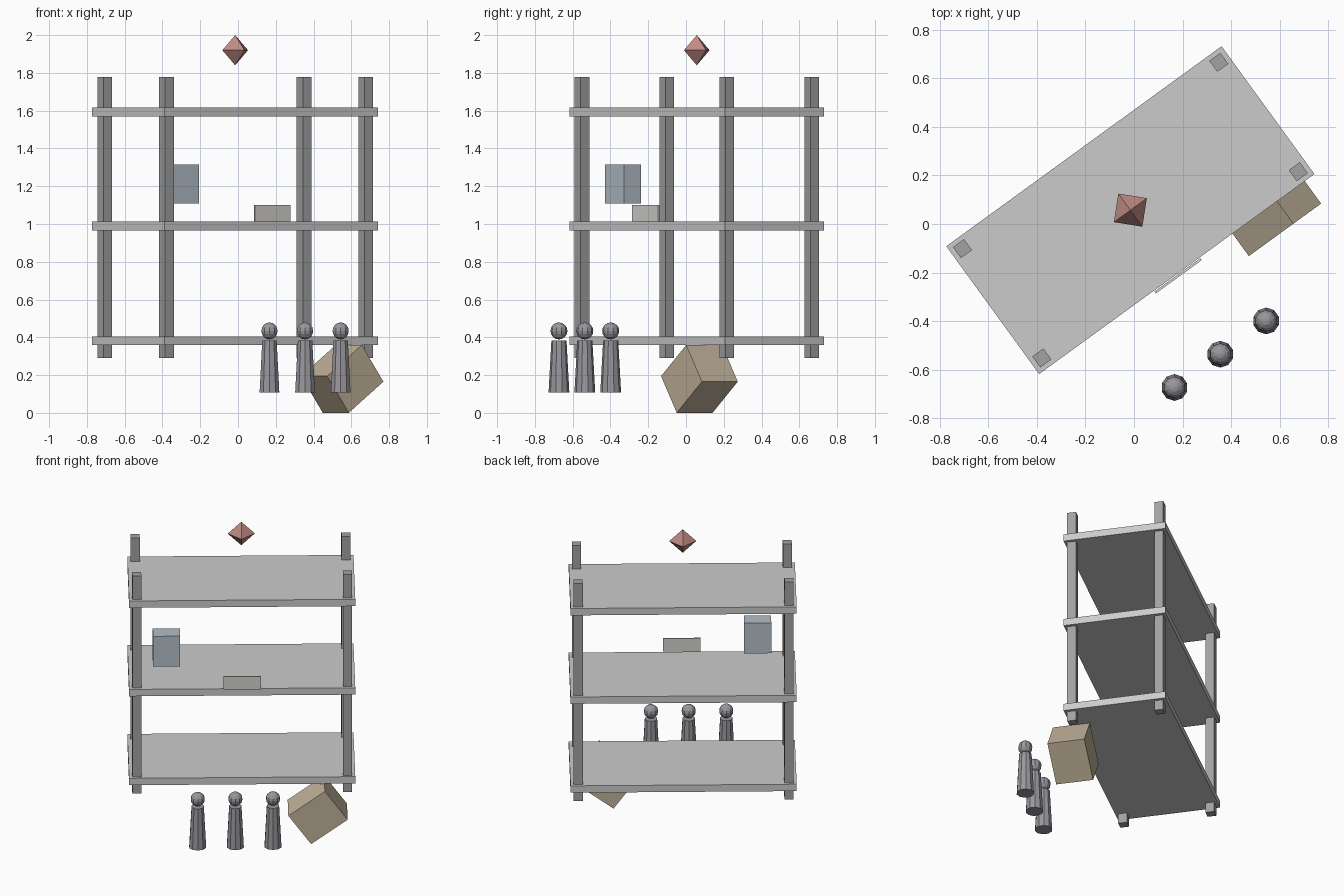
import bpy, bmesh
from math import radians
from mathutils import Matrix

if "Cube" in bpy.data.objects:
    bpy.data.objects.remove(bpy.data.objects["Cube"])

# Whole rack is turned 36 degrees about z; parts are placed in rack coordinates
RACK = Matrix.Translation((-0.015, 0.057, 0)) @ Matrix.Rotation(radians(36), 4, 'Z')


def material(name, rgb):
    m = bpy.data.materials.new(name)
    m.diffuse_color = (*rgb, 1)
    m.use_nodes = True
    m.node_tree.nodes["Principled BSDF"].inputs["Base Color"].default_value = m.diffuse_color
    return m


STEEL = material("dark_steel", (0.36, 0.36, 0.36))
BROWN = material("cardboard", (0.53, 0.44, 0.32))
BLUE = material("blue_grey", (0.46, 0.52, 0.58))
CREAM = material("label_cream", (0.68, 0.66, 0.62))
RED = material("marker_red", (0.52, 0.26, 0.23))
DARK = material("figure_grey", (0.32, 0.31, 0.34))


def finish(name, bm, loc, mat=None, tilt=0):
    mesh = bpy.data.meshes.new(name)
    bm.to_mesh(mesh)
    bm.free()
    ob = bpy.data.objects.new(name, mesh)
    bpy.context.collection.objects.link(ob)
    ob.matrix_world = RACK @ Matrix.Translation(loc) @ Matrix.Rotation(tilt, 4, 'Y')
    if mat:
        mesh.materials.append(mat)
    return ob


def box(name, loc, size, mat=None, tilt=0):
    bm = bmesh.new()
    bmesh.ops.create_cube(bm, size=1)
    bmesh.ops.scale(bm, vec=size, verts=bm.verts)
    return finish(name, bm, loc, mat, tilt)


def cone(bm, r1, r2, depth, segs, z=0):
    bmesh.ops.create_cone(bm, cap_ends=True, segments=segs, radius1=r1, radius2=r2,
                          depth=depth, matrix=Matrix.Translation((0, 0, z)))


# Three shelf boards
for i, z in enumerate((0.382, 0.989, 1.593)):
    box(f"shelf_board_{i + 1}", (0, 0, z), (1.4, 0.65, 0.047))

# Four corner posts
for sx, side in ((-1, "left"), (1, "right")):
    for sy, end in ((-1, "front"), (1, "back")):
        box(f"{end}_{side}_post", (sx * 0.652, sy * 0.278, 1.035),
            (0.056, 0.056, 1.487), STEEL)

# Loose items: tilted crate, floating carton, label plate on the middle shelf edge
box("tilted_crate", (0.467, -0.322, 0.18), (0.28, 0.235, 0.24), BROWN, radians(-36))
box("floating_carton", (-0.466, -0.144, 1.212), (0.168, 0.112, 0.207), BLUE)
box("label_plate", (0, -0.334, 1.057), (0.233, 0.01, 0.088), CREAM)

# Double-pointed marker above the rack
bm = bmesh.new()
cone(bm, 0.084, 0, 0.08, 4, 0.04)
cone(bm, 0, 0.084, 0.08, 4, -0.04)
caps = [f for f in bm.faces if len(f.verts) == 4]
bmesh.ops.delete(bm, geom=caps, context='FACES_ONLY')
bmesh.ops.remove_doubles(bm, verts=bm.verts, dist=0.001)
bmesh.ops.recalc_face_normals(bm, faces=bm.faces)
finish("floating_marker", bm, (0, 0, 1.92), RED)

# Three standing figures: tapered body with ball head
for i in range(3):
    x, y = -0.282 + 0.233 * i, -0.697
    bm = bmesh.new()
    cone(bm, 0.055, 0.04, 0.276, 10)
    finish(f"figure_body_{i + 1}", bm, (x, y, 0.246), DARK)
    bm = bmesh.new()
    bmesh.ops.create_uvsphere(bm, u_segments=10, v_segments=8, radius=0.045)
    finish(f"figure_head_{i + 1}", bm, (x, y, 0.434), DARK)
